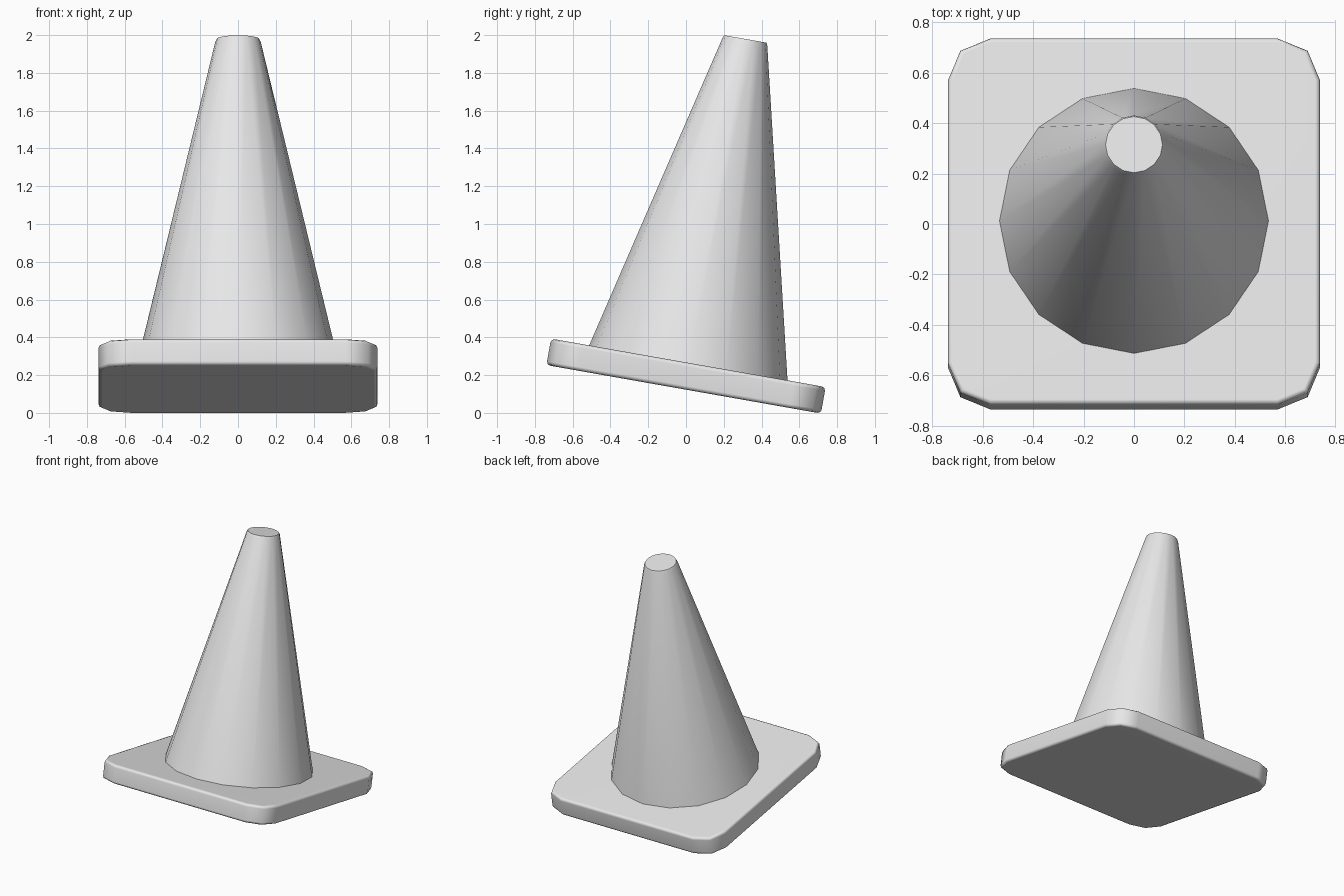
import bpy, bmesh
from math import sin, cos, pi, radians
from mathutils import Matrix

old = bpy.data.objects.get("Cube")
if old:
    bpy.data.objects.remove(old, do_unlink=True)

grey = bpy.data.materials.new("light grey")
grey.use_nodes = True
grey.diffuse_color = (0.8, 0.8, 0.8, 1)
grey.node_tree.nodes["Principled BSDF"].inputs["Base Color"].default_value = (0.8, 0.8, 0.8, 1)

# Everything leans back around the centre of the base
LEAN = Matrix.Translation((0, 0, 0.195)) @ Matrix.Rotation(radians(-10), 4, "X")
HALF, THICK, CORNER = 0.738, 0.142, 0.17
HEIGHT = 1.741


def circle(radius, sides=16):
    return [(radius * cos(2 * pi * i / sides), radius * sin(2 * pi * i / sides))
            for i in range(sides)]


def rounded_square(inset):
    """Square outline whose corners each have two chords."""
    centre, radius = HALF - CORNER, CORNER - inset
    points = []
    for quarter in range(4):
        mid = pi / 4 + quarter * pi / 2
        cx = centre * (1 if cos(mid) > 0 else -1)
        cy = centre * (1 if sin(mid) > 0 else -1)
        for step in (-1, 0, 1):
            a = mid + step * pi / 4
            points.append((cx + radius * cos(a), cy + radius * sin(a)))
    return points


def loft(name, rings):
    """Skin a stack of (outline, height) rings and cap both ends."""
    bm = bmesh.new()
    loops = [[bm.verts.new((x, y, z)) for x, y in outline] for outline, z in rings]
    for low, high in zip(loops, loops[1:]):
        n = len(low)
        for i in range(n):
            j = (i + 1) % n
            bm.faces.new((low[i], low[j], high[j], high[i]))
    bm.faces.new(loops[0][::-1])
    bm.faces.new(loops[-1])
    bmesh.ops.transform(bm, matrix=LEAN, verts=bm.verts)
    mesh = bpy.data.meshes.new(name)
    bm.to_mesh(mesh)
    bm.free()
    mesh.materials.append(grey)
    obj = bpy.data.objects.new(name, mesh)
    bpy.context.collection.objects.link(obj)
    bpy.ops.object.select_all(action="DESELECT")
    obj.select_set(True)
    bpy.context.view_layer.objects.active = obj
    bpy.ops.object.shade_smooth_by_angle(angle=radians(50))
    return obj


# Square base slab with softened rims
rim = [(0.02, 0), (0.006, 0.006), (0, 0.02)]
lower = [(rounded_square(inset), rise - THICK / 2) for inset, rise in rim]
upper = [(outline, -z) for outline, z in reversed(lower)]
base = loft("base", lower + upper)
weighted = base.modifiers.new("flat top shading", "WEIGHTED_NORMAL")
weighted.keep_sharp = True

# Tapered cone body, sunk slightly into the base, with a small top rim
foot = THICK / 2
loft("cone_body", [(circle(0.538), foot - 0.02),
                   (circle(0.12), foot + HEIGHT - 0.014),
                   (circle(0.113), foot + HEIGHT)])
